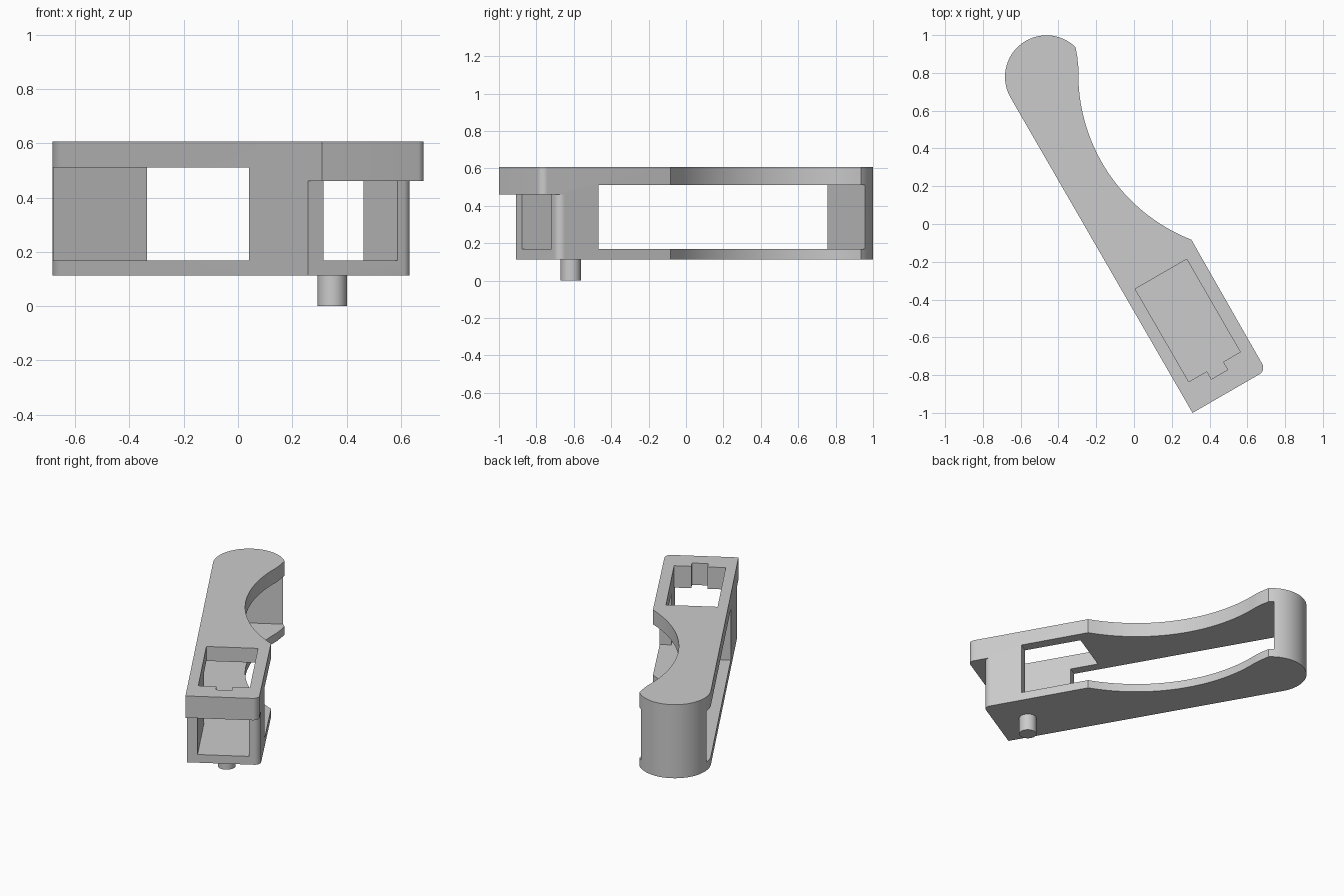
import bpy, bmesh
from math import sin, cos, pi, sqrt, radians, atan2

if "Cube" in bpy.data.objects:
    bpy.data.objects.remove(bpy.data.objects["Cube"])

# Body frame: a runs along the handle, v across it (rotated 30 degrees in plan)
OX, OY = 0.31, -1.0
def world(a, v):
    return (OX - 0.5 * a + 0.866 * v, OY + 0.866 * a + 0.5 * v)

def arc(ca, cv, r, t0, t1, n):
    return [(ca + r * cos(t0 + (t1 - t0) * i / n), cv + r * sin(t0 + (t1 - t0) * i / n))
            for i in range(n + 1)]

def prism(name, profile, z0, z1):
    bm = bmesh.new()
    face = bm.faces.new([bm.verts.new((*world(a, v), z0)) for a, v in profile])
    top = bmesh.ops.extrude_face_region(bm, geom=[face])["geom"]
    bmesh.ops.translate(bm, vec=(0, 0, z1 - z0),
                        verts=[g for g in top if isinstance(g, bmesh.types.BMVert)])
    bmesh.ops.recalc_face_normals(bm, faces=bm.faces)
    me = bpy.data.meshes.new(name)
    bm.to_mesh(me)
    bm.free()
    ob = bpy.data.objects.new(name, me)
    bpy.context.collection.objects.link(ob)
    return ob

def activate(ob):
    bpy.ops.object.select_all(action='DESELECT')
    ob.select_set(True)
    bpy.context.view_layer.objects.active = ob

def cut(body, cutter):
    cutter.hide_render = True
    activate(body)
    mod = body.modifiers.new("cut", 'BOOLEAN')
    mod.operation, mod.solver, mod.object = 'DIFFERENCE', 'EXACT', cutter
    bpy.ops.object.modifier_apply(modifier=mod.name)
    bpy.data.objects.remove(cutter)

W, R = 0.449, 0.04               # width, corner radius
FRONT = 0.104                    # setback of the lower front
Z0, FLOOR, LEDGE, CEIL, Z1 = 0.113, 0.168, 0.46, 0.51, 0.607

# Handle outline: rounded corner, scooped grip, round end
outline = [(0, 0)] + arc(R, W - R, R, pi, pi / 2, 8)
for i in range(33):
    a = 0.797 + (1.885 - 0.797) * i / 32
    outline.append((a, 0.247 + 0.942 - sqrt(0.942 ** 2 - (a - 1.385) ** 2)))
outline.append((1.94, 0.415))
outline += arc(1.927, 0.22, 0.22, atan2(0.212, 0.06), -pi / 2, 40)
body = prism("handle_body", outline, Z0, Z1)

# Setback below the front ledge
cut(body, prism("setback_cutter",
    [(-0.1, -0.1), (-0.1, 0.6), (FRONT + R, 0.6)]
    + arc(FRONT + R, W - R, R + 0.0002, pi / 2, pi, 8) + [(FRONT, -0.1)], 0, LEDGE))

# Long side slot, opening further forward on the scooped side
cut(body, prism("slot_cutter",
    [(0.353, 0.065), (0.353, 0.6), (2.018, 0.6), (2.018, -0.1), (0.54, -0.1), (0.54, 0.065)],
    FLOOR, CEIL))

# Front opening into the slot
cut(body, prism("front_opening_cutter",
    [(0.05, 0.065), (0.05, 0.38), (0.4, 0.38), (0.4, 0.065)], FLOOR, LEDGE))

# Notched pocket through the top
cut(body, prism("pocket_cutter",
    [(0.153, 0.065), (0.153, 0.176), (0.105, 0.176), (0.105, 0.275), (0.153, 0.275),
     (0.153, 0.38), (0.72, 0.38), (0.72, 0.065)], 0.3, 0.8))

# Locating peg underneath
bpy.ops.mesh.primitive_cylinder_add(vertices=32, radius=0.054, depth=0.13,
                                    location=(0.347, -0.616, 0.065))
peg = bpy.context.object
peg.name = "peg"

for ob in (body, peg):
    activate(ob)
    bpy.ops.object.shade_smooth_by_angle(angle=radians(25))
